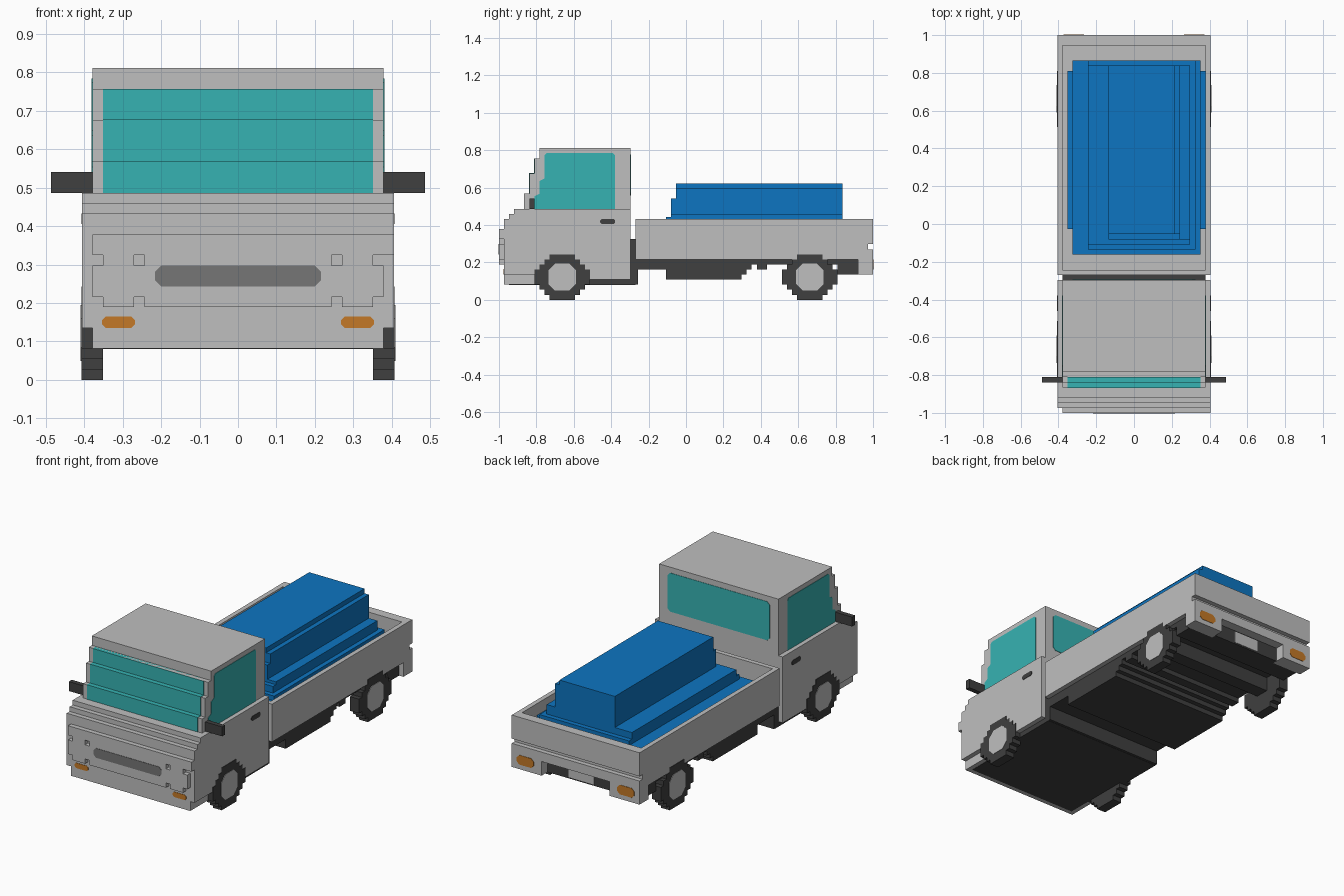
import bpy
import bmesh

cube = bpy.data.objects.get("Cube")
if cube:
    bpy.data.objects.remove(cube, do_unlink=True)

U = 2 / 74      # one block; y runs 0..74 from front to back
E = 0.08        # thickness of painted plates, in blocks


def material(name, rgb):
    m = bpy.data.materials.new(name)
    m.use_nodes = True
    m.diffuse_color = (*rgb, 1)
    m.node_tree.nodes["Principled BSDF"].inputs["Base Color"].default_value = (*rgb, 1)
    return m


GREY = material("body grey", (0.52, 0.52, 0.52))
DARK = material("rubber dark", (0.05, 0.05, 0.05))
MID = material("grille grey", (0.18, 0.18, 0.18))
TEAL = material("glass teal", (0.037, 0.45, 0.45))
BLUE = material("tarp blue", (0.004, 0.178, 0.533))
ORANGE = material("lamp orange", (0.55, 0.19, 0.02))


def finish(name, bm, mat):
    for v in bm.verts:
        v.co.y -= 37
        v.co *= U
    bmesh.ops.recalc_face_normals(bm, faces=bm.faces)
    me = bpy.data.meshes.new(name)
    bm.to_mesh(me)
    bm.free()
    me.materials.append(mat)
    ob = bpy.data.objects.new(name, me)
    bpy.context.collection.objects.link(ob)
    return ob


def boxes(name, mat, *items):
    """Each item is x0, x1, y0, y1, z0, z1 in blocks."""
    bm = bmesh.new()
    for x0, x1, y0, y1, z0, z1 in items:
        for v in bmesh.ops.create_cube(bm, size=1)["verts"]:
            v.co = (x1 if v.co.x > 0 else x0, y1 if v.co.y > 0 else y0, z1 if v.co.z > 0 else z0)
    return finish(name, bm, mat)


def prism(name, mat, outline, axis, a, b):
    """Extrude an outline of (u, z) points along x or y from a to b."""
    bm = bmesh.new()
    put = (lambda u, z: (a, u, z)) if axis == "x" else (lambda u, z: (u, a, z))
    face = bm.faces.new([bm.verts.new(put(u, z)) for u, z in outline])
    out = bmesh.ops.extrude_face_region(bm, geom=[face])
    move = (b - a, 0, 0) if axis == "x" else (0, b - a, 0)
    bmesh.ops.translate(bm, vec=move, verts=[g for g in out["geom"] if isinstance(g, bmesh.types.BMVert)])
    return finish(name, bm, mat)


def rounded(u0, u1, z0, z1, c):
    return [(u0 + c, z0), (u1 - c, z0), (u1, z0 + c), (u1, z1 - c),
            (u1 - c, z1), (u0 + c, z1), (u0, z1 - c), (u0, z0 + c)]


def block_disc(cy, cz, halves):
    """Stepped disc outline from half widths of its rows, bottom to top."""
    z0 = cz - len(halves) / 2
    right = []
    for i, h in enumerate(halves):
        right += [(cy + h, z0 + i), (cy + h, z0 + i + 1)]
    pts = right + [(2 * cy - y, z) for y, z in reversed(right)]
    return [p for i, p in enumerate(pts) if p != pts[i - 1]]


# Cab
lower_side = [(1, 5), (18, 5), (18, 4), (26, 4), (26, 18), (3, 18), (3, 17), (2, 17), (2, 16), (1, 16)]
prism("cab_lower", GREY, lower_side, "x", -15, 15)
upper_side = [(5, 18), (26, 18), (26, 30), (8, 30), (8, 28), (7, 28), (7, 25), (6, 25), (6, 21), (5, 21)]
prism("cab_upper", GREY, upper_side, "x", -14, 14)
boxes("front_skirt", GREY, (-14, 14, 1, 18, 3, 5))
boxes("cab_floor", DARK, (-13, 13, 2, 16, 2.95, 4), (-14, 14, 16, 27, 2.95, 4))
boxes("cab_back_support", DARK, (-14, 14, 25, 27.5, 3, 12))

# Front panel with lamp surrounds that have open corners
panel = [(-9, 9, 0, 1, 7, 14), (-14, 14, 0, 1, 12, 14), (14, 15, 0, 1, 12, 14)]
for s in (-1, 1):
    for a, b, z0, z1 in ((10, 13, 7, 12), (9, 14, 8, 11)):
        panel.append((min(s * a, s * b), max(s * a, s * b), 0, 1, z0, z1))
boxes("front_panel", GREY, *panel)
prism("grille", MID, rounded(-8, 8, 9, 11, 0.6), "y", -E, 0.1)

# Glass
steps = [(5, 18, 21), (6, 21, 25), (7, 25, 28)]
boxes("windscreen", TEAL, *[(-13, 13, y - E, y + 1.05, z0, z1 + (E if z1 < 28 else 0)) for y, z0, z1 in steps])
window = [(7, 18), (23, 18), (23, 28.6), (22.6, 29), (9.4, 29), (9, 28.6), (9, 24), (8, 23.5), (8, 21), (7, 20.5)]
prism("rear_window", TEAL, rounded(-12, 12, 20.6, 28.8, 0.6), "y", 25.9, 26 + E)

# Paired parts on both sides
for s, side in ((-1, "right"), (1, "left")):
    prism(side + "_window", TEAL, window, "x", s * 13.9, s * (14 + E))
    boxes(side + "_mirror", DARK, (min(s * 13.5, s * 18), max(s * 13.5, s * 18), 6, 7, 18, 20))
    prism(side + "_door_handle", DARK, rounded(20, 23, 15, 16, 0.3), "x", s * 14.9, s * (15 + E))
    lamp = sorted((s * 9.9, s * 13.1))
    prism(side + "_indicator", ORANGE, rounded(*lamp, 5, 6.1, 0.35), "y", 1 - E, 1.1)
    lamp = sorted((s * 9.8, s * 13.8))
    prism(side + "_tail_lamp", ORANGE, rounded(*lamp, 6, 8, 0.6), "y", 73.9, 74 + E)
    for cy, end in ((12.5, "front"), (61.5, "rear")):
        tyre = block_disc(cy, 4.5, [2.5, 3.5, 4.5, 5.5, 5.5, 5.5, 4.5, 3.5, 2.5])
        prism(f"{side}_{end}_tyre", DARK, tyre, "x", s * 13, s * (15 + E))
        prism(f"{side}_{end}_hub", GREY, rounded(cy - 2.7, cy + 2.7, 1.8, 7.2, 1.3), "x", s * 14, s * (15 + 2 * E))

# Load bed
boxes("load_bed", GREY,
      (-15, -14, 27, 73, 8, 16), (14, 15, 27, 73, 8, 16), (-14, 14, 27, 28, 8, 16),
      (-14, 14, 72, 73, 8, 16), (-14, 14, 28, 72, 8, 9.5),
      (-15, 15, 73, 74, 11, 16), (-15, 15, 73, 74, 8, 10))
boxes("rear_corners", GREY, (-15, -8, 71, 74, 5, 8), (8, 15, 71, 74, 5, 8))

# Covered cargo, stepped
boxes("cargo", BLUE,
      (-13, 14, 36, 67, 9, 13.5), (-12, 13, 31, 69, 9, 14), (-9, 12, 32, 69, 9, 15),
      (-9, 11, 33, 68, 9, 16.4), (-5, 11, 34, 68, 9, 17), (-5, 9, 34, 68, 9, 20),
      (-5, 9, 35, 68, 9, 22), (-5, 8, 35, 68, 9, 23))

# Underside
boxes("chassis", DARK,
      (-14, 14, 27, 50, 6, 8), (-14, 14, 33, 48, 4, 6), (-14, 14, 48, 49, 5, 6),
      (-14, 14, 50, 71, 7, 8), (-14, 14, 51, 53, 6, 7), (-13, 13, 60, 63, 4, 7),
      (-14, 14, 67, 71, 5, 8), (-8, 8, 71, 72, 5, 8))
boxes("rear_plate", GREY, (-3, 3, 71.9, 72 + E, 5.3, 7.8))
